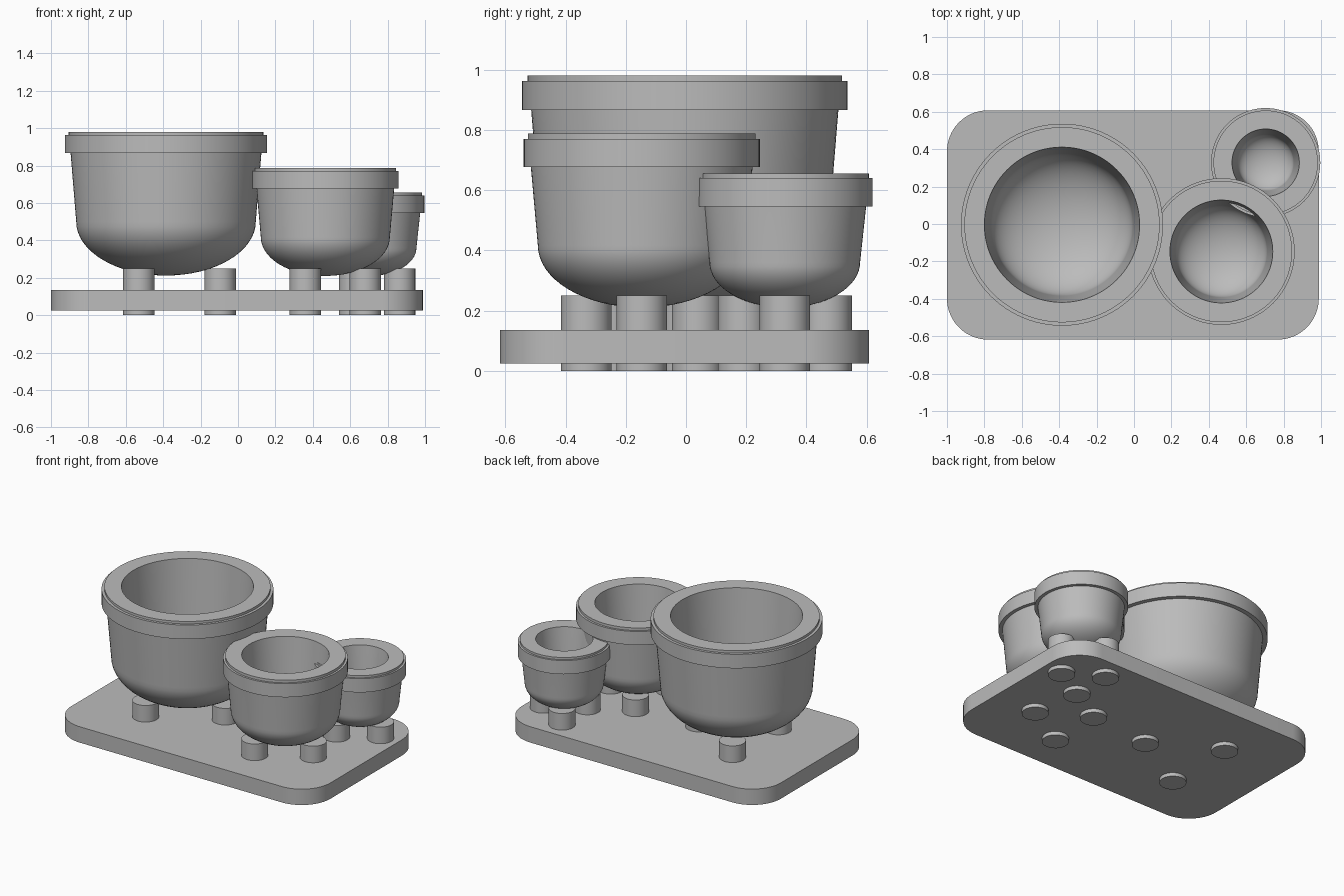
import bpy
import bmesh
from math import sin, cos, pi, radians

cube = bpy.data.objects.get("Cube")
if cube:
    bpy.data.objects.remove(cube, do_unlink=True)

grey = bpy.data.materials.new("matte grey")
grey.use_nodes = True
grey.diffuse_color = (0.5, 0.5, 0.5, 1)
grey.node_tree.nodes["Principled BSDF"].inputs["Base Color"].default_value = (0.5, 0.5, 0.5, 1)


def finish(bm, name):
    """Turn a bmesh into a named, smooth-shaded object."""
    bmesh.ops.recalc_face_normals(bm, faces=bm.faces)
    mesh = bpy.data.meshes.new(name)
    bm.to_mesh(mesh)
    bm.free()
    mesh.materials.append(grey)
    obj = bpy.data.objects.new(name, mesh)
    bpy.context.collection.objects.link(obj)
    bpy.ops.object.select_all(action="DESELECT")
    obj.select_set(True)
    bpy.context.view_layer.objects.active = obj
    bpy.ops.object.shade_smooth_by_angle(angle=radians(30))
    return obj


def bowl_curve(radius, join_z, steps=16):
    """Flattened quarter round from the bottom centre up to the wall."""
    return [(radius * sin(pi / 2 * i / steps),
             join_z - 0.6 * radius * cos(pi / 2 * i / steps)) for i in range(steps + 1)]


def pot(name, x, y, wall, join_z, wall_top, band, band_z, lip, lip_z, mouth, inner):
    outside = bowl_curve(wall, join_z)
    rim = [(wall_top, band_z[0]), (band, band_z[0]), (band, band_z[1]),
           (lip, band_z[1]), (lip, lip_z), (mouth, lip_z)]
    inside = bowl_curve(inner, join_z)[::-1]
    bm = bmesh.new()
    verts = [bm.verts.new((x + r, y, z)) for r, z in outside + rim + inside]
    edges = [bm.edges.new(pair) for pair in zip(verts, verts[1:])]
    bmesh.ops.spin(bm, geom=verts + edges, cent=(x, y, 0), axis=(0, 0, 1),
                   angle=2 * pi, steps=96)
    bmesh.ops.remove_doubles(bm, verts=bm.verts, dist=0.0001)
    finish(bm, name)


def pegs(name, x, y, spread):
    """Three pegs in a triangle that pass through the tray."""
    for i in range(3):
        a = 2 * pi * i / 3
        bm = bmesh.new()
        bmesh.ops.create_cone(bm, cap_ends=True, segments=48, radius1=0.084,
                              radius2=0.084, depth=0.25)
        bmesh.ops.translate(bm, verts=bm.verts,
                            vec=(x + spread * cos(a), y + spread * sin(a), 0.125))
        finish(bm, f"{name}_{i + 1}")


# Tray with rounded corners
bm = bmesh.new()
corner, steps = 0.22, 16
outline = []
for quarter, (sx, sy) in enumerate([(1, 1), (-1, 1), (-1, -1), (1, -1)]):
    for i in range(steps + 1):
        a = pi / 2 * (quarter + i / steps)
        outline.append(bm.verts.new((-0.006 + sx * (0.994 - corner) + corner * cos(a),
                                     -0.005 + sy * (0.613 - corner) + corner * sin(a), 0.025)))
base = bm.faces.new(outline)
top = bmesh.ops.extrude_face_region(bm, geom=[base], use_keep_orig=True)
bmesh.ops.translate(bm, vec=(0, 0, 0.11),
                    verts=[v for v in top["geom"] if isinstance(v, bmesh.types.BMVert)])
finish(bm, "tray")

# Pots, largest to smallest
pot("large_pot", -0.385, -0.004, wall=0.48, join_z=0.5, wall_top=0.51, band=0.54,
    band_z=(0.866, 0.963), lip=0.522, lip_z=0.98, mouth=0.415, inner=0.38)
pot("medium_pot", 0.467, -0.147, wall=0.345, join_z=0.417, wall_top=0.368, band=0.392,
    band_z=(0.676, 0.77), lip=0.378, lip_z=0.788, mouth=0.275, inner=0.245)
pot("small_pot", 0.704, 0.328, wall=0.25, join_z=0.36, wall_top=0.27, band=0.292,
    band_z=(0.545, 0.64), lip=0.279, lip_z=0.655, mouth=0.18, inner=0.15)

# Pegs under each pot
pegs("large_pot_peg", -0.385, -0.004, 0.29)
pegs("medium_pot_peg", 0.467, -0.147, 0.213)
pegs("small_pot_peg", 0.704, 0.328, 0.16)
